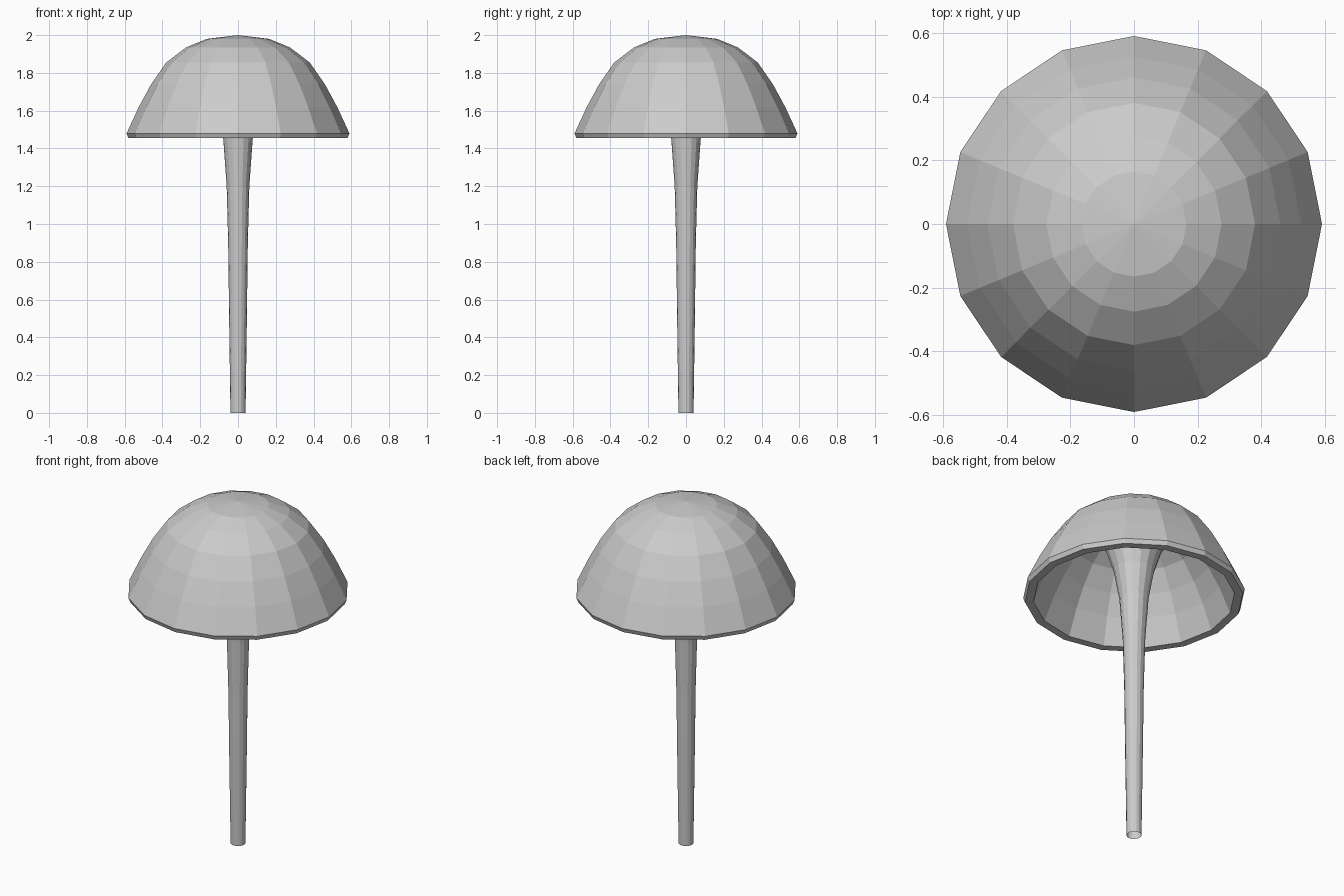
import bpy, bmesh
from math import cos, sin, tau

if "Cube" in bpy.data.objects:
    bpy.data.objects.remove(bpy.data.objects["Cube"])

SIDES = 16


def lathe(name, profile):
    """Revolve (radius, z) points around z; radius 0 makes a pole."""
    bm = bmesh.new()
    rings = []
    for r, z in profile:
        if r == 0:
            rings.append([bm.verts.new((0, 0, z))] * SIDES)
        else:
            rings.append([bm.verts.new((r * cos(tau * i / SIDES), r * sin(tau * i / SIDES), z))
                          for i in range(SIDES)])
    for a, b in zip(rings, rings[1:]):
        for i in range(SIDES):
            j = (i + 1) % SIDES
            quad = list(dict.fromkeys((a[i], a[j], b[j], b[i])))
            bm.faces.new(quad)
    bmesh.ops.recalc_face_normals(bm, faces=bm.faces)
    mesh = bpy.data.meshes.new(name)
    bm.to_mesh(mesh)
    bm.free()
    obj = bpy.data.objects.new(name, mesh)
    bpy.context.collection.objects.link(obj)
    return obj


# Hollow faceted cap: outer dome, thin rim, inner dome
lathe("cap", [
    (0, 2.0), (0.165, 1.98), (0.275, 1.935), (0.38, 1.855), (0.46, 1.74),
    (0.525, 1.62), (0.59, 1.48), (0.58, 1.455),
    (0.535, 1.455), (0.475, 1.60), (0.415, 1.71), (0.34, 1.815),
    (0.25, 1.885), (0.15, 1.93), (0, 1.95),
])

# Slender stem, open at the foot, flaring into the underside of the cap
lathe("stem", [
    (0.04, 0), (0.047, 0.5), (0.052, 0.9), (0.06, 1.2), (0.078, 1.45),
    (0.108, 1.62), (0.15, 1.75), (0.205, 1.85), (0.25, 1.89),
])
